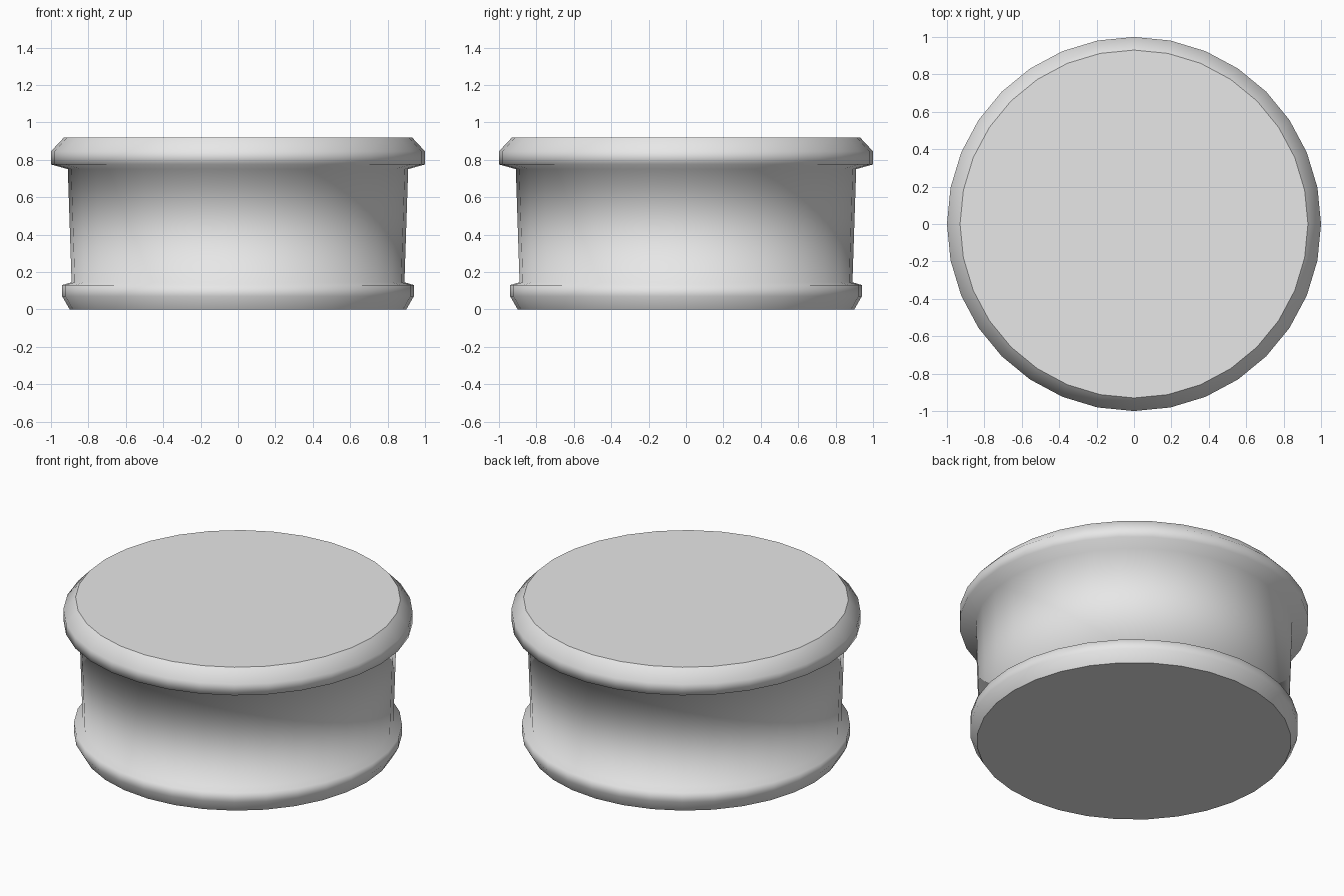
import bpy
import bmesh
from math import cos, sin, tau

cube = bpy.data.objects.get("Cube")
if cube:
    bpy.data.objects.remove(cube, do_unlink=True)

SIDES = 32

# Plain light grey
grey = bpy.data.materials.new("light_grey")
grey.use_nodes = True
colour = (0.8, 0.8, 0.8, 1)
grey.diffuse_color = colour
grey.node_tree.nodes["Principled BSDF"].inputs["Base Color"].default_value = colour

# Outline from base to top as (radius, height): lower rim, waist, upper rim
profile = [
    (0.90, 0.0), (0.94, 0.07), (0.94, 0.13),
    (0.89, 0.145), (0.91, 0.75),
    (1.0, 0.775), (1.0, 0.845), (0.93, 0.92),
]

bm = bmesh.new()
rings = [[bm.verts.new((r * cos(tau * i / SIDES), r * sin(tau * i / SIDES), z))
          for i in range(SIDES)] for r, z in profile]

# Smooth side wall
for low, high in zip(rings, rings[1:]):
    for i in range(SIDES):
        j = (i + 1) % SIDES
        bm.faces.new((low[i], low[j], high[j], high[i])).smooth = True

# Flat caps with crisp borders
for ring in (rings[0][::-1], rings[-1]):
    cap = bm.faces.new(ring)
    for edge in cap.edges:
        edge.smooth = False

mesh = bpy.data.meshes.new("rimmed_drum")
bm.to_mesh(mesh)
bm.free()
mesh.materials.append(grey)
drum = bpy.data.objects.new("rimmed_drum", mesh)
bpy.context.collection.objects.link(drum)
